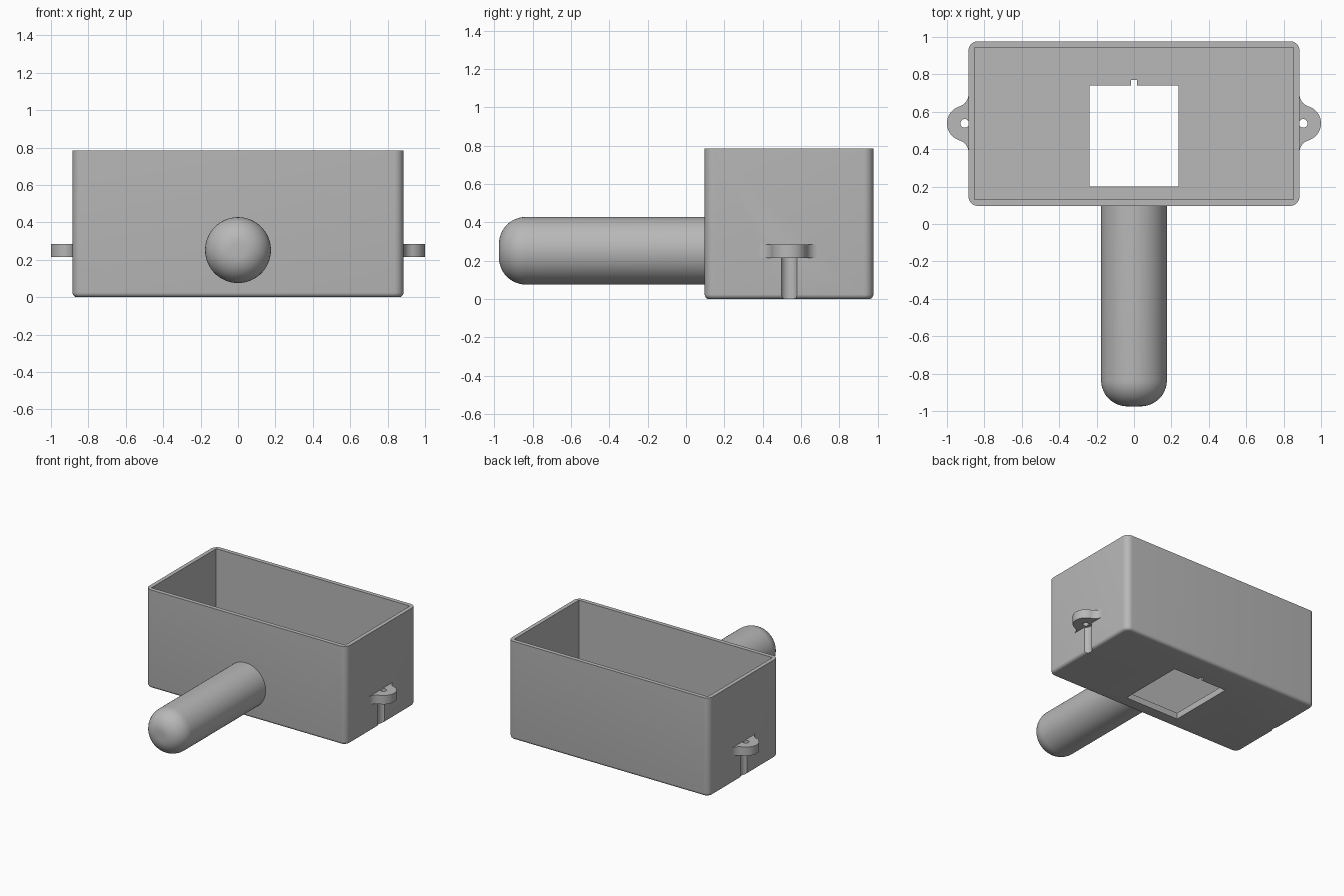
import bpy, bmesh, math
from mathutils import Matrix, Vector

if "Cube" in bpy.data.objects:
    bpy.data.objects.remove(bpy.data.objects["Cube"])

grey = bpy.data.materials.new("plain_grey")
grey.diffuse_color = (0.48, 0.48, 0.48, 1)
grey.use_nodes = True
grey.node_tree.nodes["Principled BSDF"].inputs["Base Color"].default_value = grey.diffuse_color


def make(name, bm):
    bmesh.ops.recalc_face_normals(bm, faces=bm.faces)
    me = bpy.data.meshes.new(name)
    bm.to_mesh(me)
    bm.free()
    ob = bpy.data.objects.new(name, me)
    bpy.context.collection.objects.link(ob)
    me.materials.append(grey)
    return ob


def block_bm(lo, hi):
    bm = bmesh.new()
    bmesh.ops.create_cube(bm, size=1)
    lo, hi = Vector(lo), Vector(hi)
    for v in bm.verts:
        v.co = Vector([(a + b) / 2 + c * (b - a) for a, b, c in zip(lo, hi, v.co)])
    return bm


def block(name, lo, hi):
    return make(name, block_bm(lo, hi))


def rod(name, x, y, r, z0, z1):
    bm = bmesh.new()
    bmesh.ops.create_cone(bm, cap_ends=True, segments=40, radius1=r, radius2=r,
                          depth=z1 - z0, matrix=Matrix.Translation((x, y, (z0 + z1) / 2)))
    return make(name, bm)


def cut(ob, cutters):
    for c in cutters:
        m = ob.modifiers.new("cut", 'BOOLEAN')
        m.operation, m.solver, m.object = 'DIFFERENCE', 'EXACT', c
    bpy.context.view_layer.update()
    deps = bpy.context.evaluated_depsgraph_get()
    me = bpy.data.meshes.new_from_object(ob.evaluated_get(deps))
    ob.modifiers.clear()
    ob.data = me
    for c in cutters:
        bpy.data.objects.remove(c)


def smooth(ob):
    bpy.ops.object.select_all(action='DESELECT')
    ob.select_set(True)
    bpy.context.view_layer.objects.active = ob
    bpy.ops.object.shade_smooth_by_angle(angle=math.radians(30))


EAR_X, EAR_Y = 0.905, 0.538

# Open box: rounded upright corners and rounded bottom edge
bm = block_bm((-0.885, 0.097, 0), (0.885, 0.977, 0.785))
upright = [e for e in bm.edges if abs(e.verts[0].co.z - e.verts[1].co.z) > 0.1]
bmesh.ops.bevel(bm, geom=upright, offset=0.05, segments=8, profile=0.5, affect='EDGES')
bottom = [e for e in bm.edges if all(v.co.z < 0.001 for v in e.verts)]
bmesh.ops.bevel(bm, geom=bottom, offset=0.025, segments=5, profile=0.5, affect='EDGES')
box = make("open_box", bm)

# Cavity, floor window with key notch, screwdriver grooves below the ears
cut(box, [block("cavity_cutter", (-0.853, 0.13, 0.05), (0.853, 0.944, 1)),
          block("window_cutter", (-0.238, 0.2, -0.1), (0.238, 0.74, 0.2)),
          block("notch_cutter", (-0.016, 0.7, -0.1), (0.016, 0.77, 0.2)),
          rod("groove_cutter_r", EAR_X, EAR_Y, 0.045, -0.1, 0.216),
          rod("groove_cutter_l", -EAR_X, EAR_Y, 0.045, -0.1, 0.216)])
smooth(box)

# Mounting ears: round tab flared into the wall, with a screw hole
R, RF, D = 0.095, 0.067, 0.155
a = math.atan2(D, 0.885 + RF - EAR_X)      # direction of the flare centre
half = [(0.87, D), ]
for i in range(11):
    t = math.pi + i / 10 * a
    half.append((0.885 + RF + RF * math.cos(t), D + RF * math.sin(t)))
for i in range(1, 13):
    t = a * (1 - i / 12)
    half.append((EAR_X + R * math.cos(t), R * math.sin(t)))
outline = half + [(x, -y) for x, y in reversed(half[:-1])]
for side, s in (("right", 1), ("left", -1)):
    bm = bmesh.new()
    f = bm.faces.new([bm.verts.new((s * x, EAR_Y + y, 0.215)) for x, y in outline])
    g = bmesh.ops.extrude_face_region(bm, geom=[f])
    for v in g["geom"]:
        if isinstance(v, bmesh.types.BMVert):
            v.co.z = 0.285
    ear = make("mounting_ear_" + side, bm)
    cut(ear, [rod("screw_hole_cutter", s * EAR_X, EAR_Y, 0.023, 0.1, 0.4)])
    smooth(ear)

# Handle: lathed rod with a rounded tip, running into the front wall
r, fil, y0, zc, n = 0.176, 0.14, -0.975, 0.252, 64
prof = [(r, 0.11)] + [(r - fil + fil * math.cos(t), y0 + fil - fil * math.sin(t))
                      for t in (math.pi / 2 * i / 12 for i in range(13))]
bm = bmesh.new()
rings = [[bm.verts.new((p * math.cos(2 * math.pi * k / n), y, zc + p * math.sin(2 * math.pi * k / n)))
          for k in range(n)] for p, y in prof]
for A, B in zip(rings, rings[1:]):
    for k in range(n):
        bm.faces.new((A[k], A[(k + 1) % n], B[(k + 1) % n], B[k]))
bm.faces.new(rings[0])
bm.faces.new(rings[-1])
smooth(make("handle", bm))
